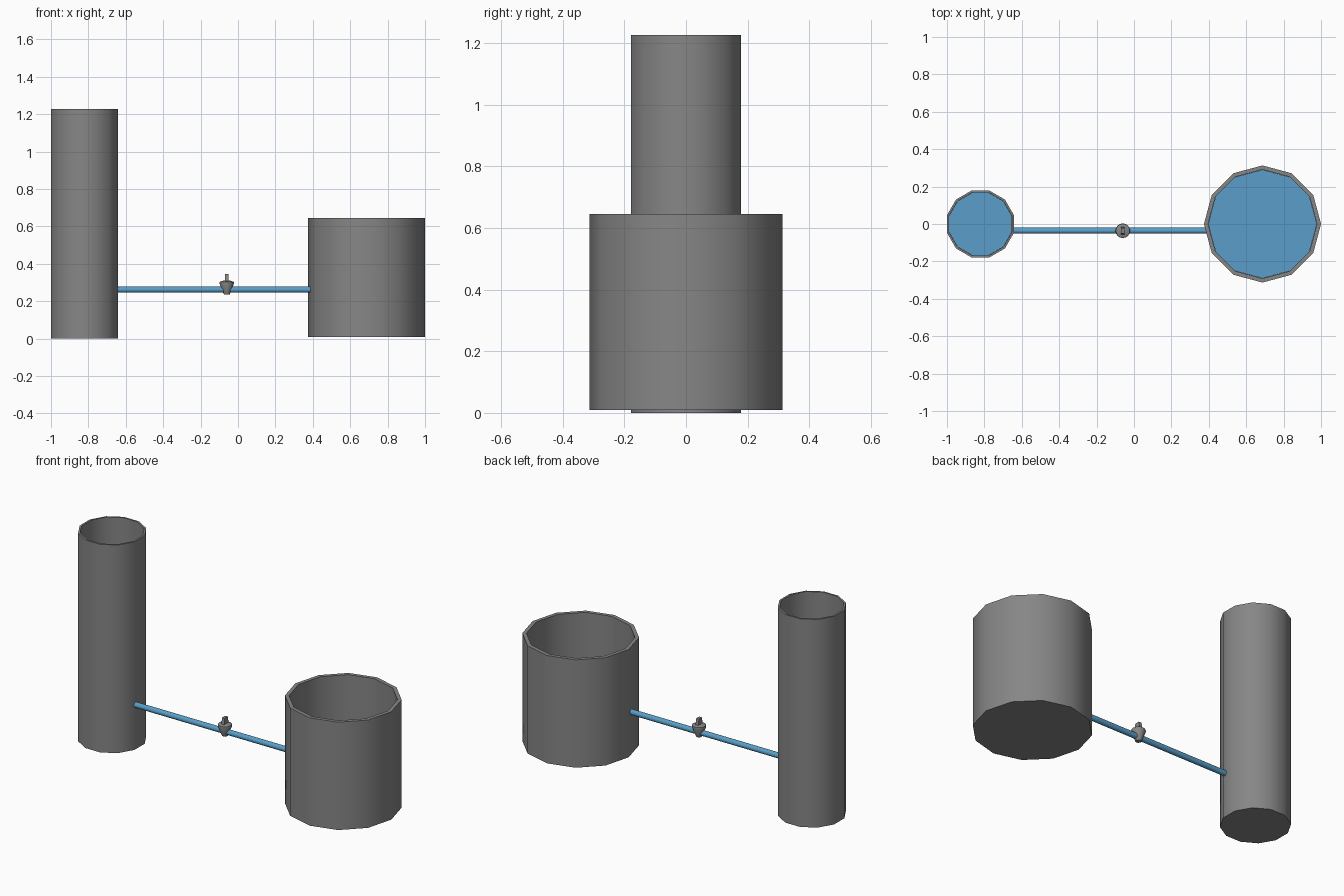
import bpy, math
from math import radians

if "Cube" in bpy.data.objects:
    bpy.data.objects.remove(bpy.data.objects["Cube"])


def material(name, rgb):
    m = bpy.data.materials.new(name)
    m.diffuse_color = (*rgb, 1)
    m.use_nodes = True
    m.node_tree.nodes["Principled BSDF"].inputs["Base Color"].default_value = m.diffuse_color
    return m


GREY = material("grey", (0.24, 0.24, 0.24))
BLUE = material("water blue", (0.10, 0.34, 0.58))


def lathe(name, profile, centre, sides, mat, turn=0.0):
    """Revolve (radius, height) points about z and cap both ends."""
    verts, faces = [], []
    for r, z in profile:
        for i in range(sides):
            a = turn + math.tau * i / sides
            verts.append((r * math.cos(a), r * math.sin(a), z))
    for k in range(len(profile) - 1):
        for i in range(sides):
            j = (i + 1) % sides
            faces.append((k * sides + i, k * sides + j,
                          (k + 1) * sides + j, (k + 1) * sides + i))
    faces.append(tuple(reversed(range(sides))))
    last = (len(profile) - 1) * sides
    faces.append(tuple(range(last, last + sides)))
    mesh = bpy.data.meshes.new(name)
    mesh.from_pydata(verts, [], faces)
    mesh.materials.append(mat)
    ob = bpy.data.objects.new(name, mesh)
    bpy.context.collection.objects.link(ob)
    ob.location = centre
    bpy.ops.object.select_all(action='DESELECT')
    ob.select_set(True)
    bpy.context.view_layer.objects.active = ob
    bpy.ops.object.shade_smooth_by_angle(angle=radians(40))
    return ob


def vessel(name, x, r_out, r_in, bottom, top, level, turn):
    floor = bottom + 0.02
    # Open twelve-sided container with a thick wall and floor
    lathe(name, [(r_out, bottom), (r_out, top), (r_in, top), (r_in, floor)],
          (x, 0, 0), 12, GREY, turn)
    # Water filling the lower part
    lathe(name + "_water", [(r_in - 0.001, floor + 0.001), (r_in - 0.001, level)],
          (x, 0, 0), 12, BLUE, turn)


vessel("tall_vessel", -0.821, 0.185, 0.174, 0.0, 1.227, 0.35, radians(15))
vessel("wide_vessel", 0.687, 0.313, 0.291, 0.01, 0.646, 0.35, 0.0)

# Connecting pipe
PY, PZ = -0.036, 0.262
pipe = lathe("connecting_pipe", [(0.016, 0), (0.016, 1.035)],
             (-0.648, PY, PZ), 16, BLUE)
pipe.rotation_euler = (0, radians(90), 0)

# Tapered valve plug with a slightly domed cap
VX = -0.06
lathe("valve_plug", [(0.016, 0.237), (0.039, 0.296), (0.037, 0.304), (0.018, 0.31)],
      (VX, PY, 0), 16, GREY)

# Flat valve handle
bpy.ops.mesh.primitive_cube_add(size=1, location=(VX, PY, 0.325))
handle = bpy.context.object
handle.name = "valve_handle"
for v in handle.data.vertices:
    v.co.x *= 0.018
    v.co.y *= 0.042 if v.co.z < 0 else 0.028
    v.co.z *= 0.04
handle.data.materials.append(GREY)
